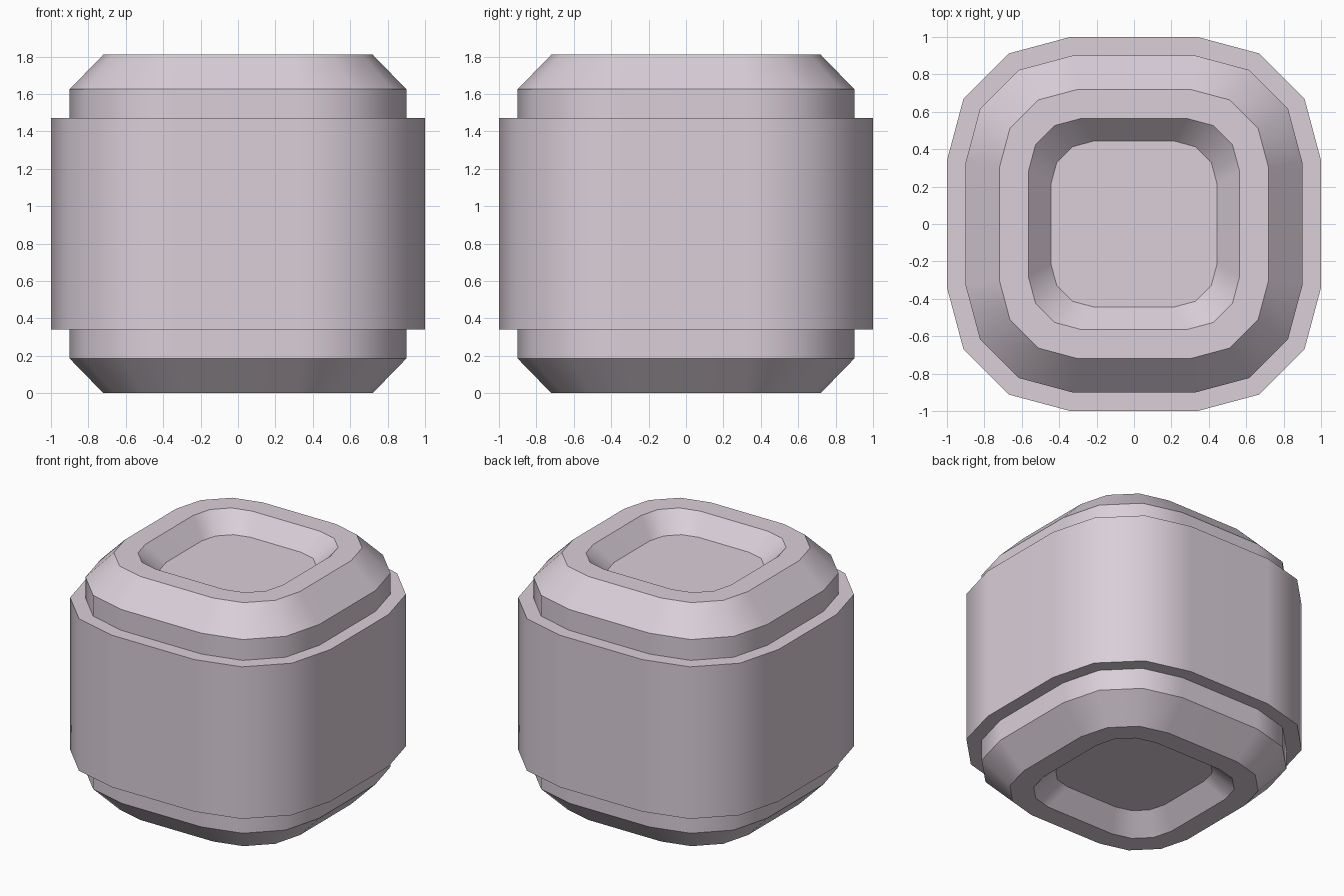
import bpy, bmesh, math

cube = bpy.data.objects.get("Cube")
if cube:
    bpy.data.objects.remove(cube, do_unlink=True)

mat = bpy.data.materials.new("pale_lilac_grey")
mat.use_nodes = True
colour = (0.70, 0.62, 0.69, 1)
mat.diffuse_color = colour
mat.node_tree.nodes["Principled BSDF"].inputs["Base Color"].default_value = colour

HEIGHT = 1.81
CORNER_STEPS = 3


def rounded_square(half, radius):
    """Counter-clockwise outline of a square with arc corners."""
    c = half - radius
    points = []
    for quarter in range(4):
        mid = math.radians(45 + 90 * quarter)
        cx, cy = math.copysign(c, math.cos(mid)), math.copysign(c, math.sin(mid))
        for step in range(CORNER_STEPS + 1):
            a = math.radians(90 * (quarter + step / CORNER_STEPS))
            points.append((cx + radius * math.cos(a), cy + radius * math.sin(a)))
    return points


# Lower half of the profile, from recess floor to band: half width, corner radius, height
lower = [
    (0.445, 0.235, 0.13),   # recess floor
    (0.565, 0.285, 0.0),    # recess rim
    (0.72, 0.42, 0.0),      # end face edge
    (0.90, 0.57, 0.185),    # chamfer
    (0.90, 0.57, 0.34),     # neck
    (1.0, 0.66, 0.34),      # band edge
]
profile = lower + [(h, r, HEIGHT - z) for h, r, z in reversed(lower)]

# Loft the rings into one closed body
bm = bmesh.new()
rings = [[bm.verts.new((x, y, z)) for x, y in rounded_square(h, r)] for h, r, z in profile]
for low, high in zip(rings, rings[1:]):
    n = len(low)
    for i in range(n):
        j = (i + 1) % n
        bm.faces.new((low[i], low[j], high[j], high[i]))
bm.faces.new(rings[0][::-1])
bm.faces.new(rings[-1])
bmesh.ops.recalc_face_normals(bm, faces=bm.faces)

mesh = bpy.data.meshes.new("banded_block")
bm.to_mesh(mesh)
bm.free()
mesh.materials.append(mat)
body = bpy.data.objects.new("banded_block", mesh)
bpy.context.collection.objects.link(body)

# Round corners shade smoothly, ring edges stay crisp
bpy.ops.object.select_all(action="DESELECT")
body.select_set(True)
bpy.context.view_layer.objects.active = body
bpy.ops.object.shade_smooth_by_angle(angle=math.radians(37))
weighted = body.modifiers.new("flat_sides", "WEIGHTED_NORMAL")
weighted.keep_sharp = True
weighted.weight = 80
